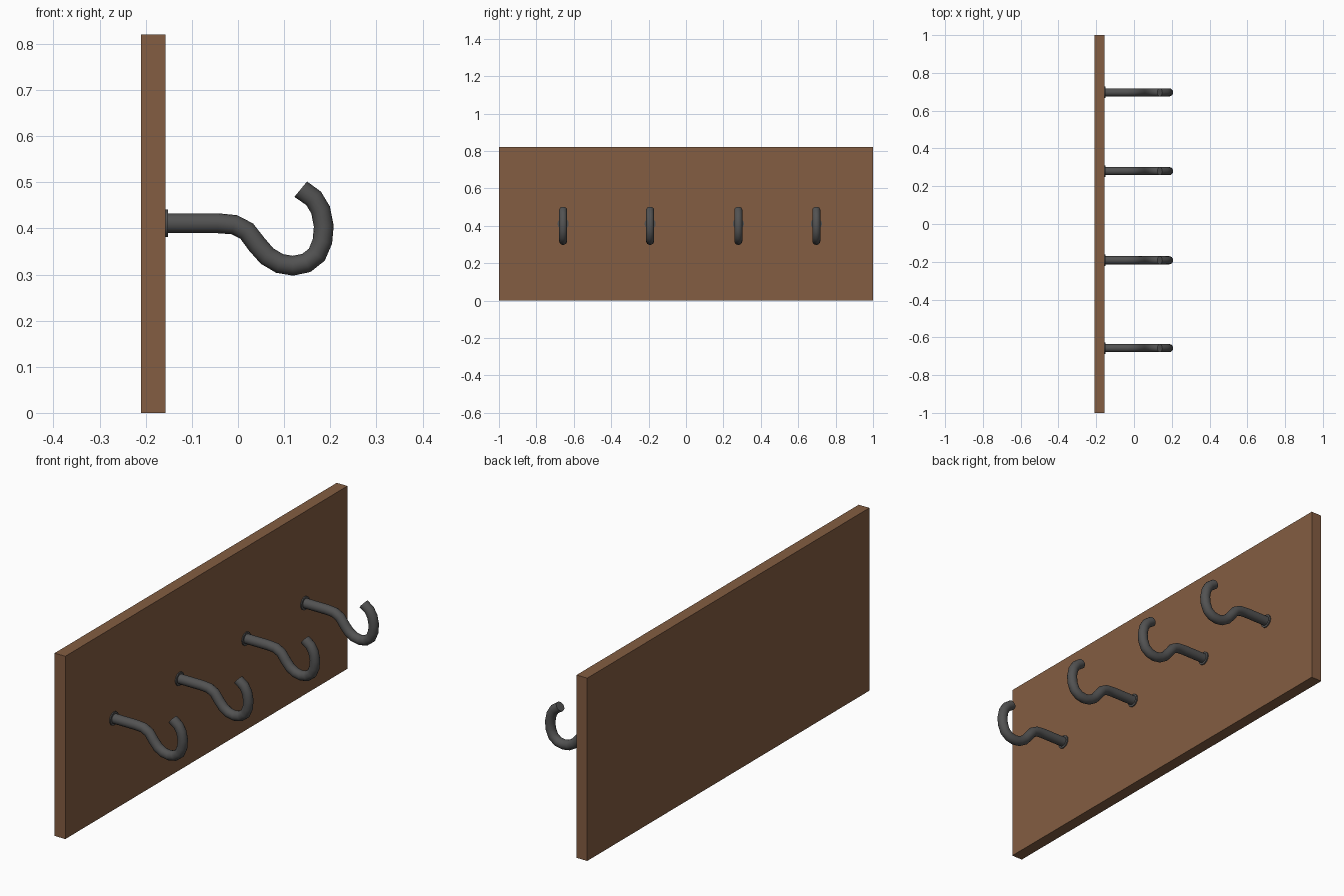
import bpy, bmesh, math
from mathutils import Vector

if "Cube" in bpy.data.objects:
    bpy.data.objects.remove(bpy.data.objects["Cube"])


def material(name, rgb):
    m = bpy.data.materials.new(name)
    m.diffuse_color = (*rgb, 1)
    m.use_nodes = True
    m.node_tree.nodes["Principled BSDF"].inputs["Base Color"].default_value = m.diffuse_color
    return m


wood = material("brown wood", (0.23, 0.11, 0.054))
metal = material("dark metal", (0.085, 0.085, 0.085))


def add_object(name, bm, mat):
    bmesh.ops.recalc_face_normals(bm, faces=bm.faces)
    me = bpy.data.meshes.new(name)
    bm.to_mesh(me)
    bm.free()
    me.materials.append(mat)
    ob = bpy.data.objects.new(name, me)
    bpy.context.collection.objects.link(ob)
    return ob


# Backboard
bm = bmesh.new()
bmesh.ops.create_cube(bm, size=1)
bmesh.ops.scale(bm, vec=(0.053, 2, 0.82), verts=bm.verts)
bmesh.ops.translate(bm, vec=(-0.1835, 0, 0.41), verts=bm.verts)
add_object("backboard", bm, wood)

# Hook centre line (x, z, tube radius), starting with the wall flange
R = 0.0215
PATH = [(-0.158, 0.411, 0.03), (-0.152, 0.411, 0.03), (-0.1515, 0.411, R)] + [
    (x, z, R) for x, z in (
        (-0.043, 0.411), (-0.008, 0.408), (0.019, 0.394), (0.041, 0.365),
        (0.063, 0.340), (0.090, 0.324), (0.119, 0.319), (0.148, 0.325),
        (0.171, 0.343), (0.183, 0.372), (0.186, 0.405), (0.179, 0.440),
        (0.164, 0.465), (0.136, 0.485))]
SIDES = 16


def hook_mesh(y):
    bm = bmesh.new()
    pts = [Vector((x, y, z)) for x, z, _ in PATH]
    rings = []
    for i, p in enumerate(pts):
        a = (p - pts[i - 1]).normalized() if i else Vector((1, 0, 0))
        b = (pts[i + 1] - p).normalized() if i + 1 < len(pts) else Vector((-0.77, 0, 0.64))
        t = (a + b).normalized() if i + 1 < len(pts) else b
        up = Vector((-t.z, 0, t.x))
        r = PATH[i][2]
        rings.append([bm.verts.new(p + r * (math.cos(k * math.tau / SIDES) * up
                      + math.sin(k * math.tau / SIDES) * Vector((0, 1, 0))))
                      for k in range(SIDES)])
    for r0, r1 in zip(rings, rings[1:]):
        for k in range(SIDES):
            n = (k + 1) % SIDES
            bm.faces.new((r0[k], r0[n], r1[n], r1[k]))
    bm.faces.new(rings[0])
    bm.faces.new(rings[-1])
    return bm


# Four hooks along the board
for i, y in enumerate((-0.657, -0.192, 0.28, 0.697)):
    ob = add_object(f"hook_{i + 1}", hook_mesh(y), metal)
    bpy.ops.object.select_all(action='DESELECT')
    ob.select_set(True)
    bpy.context.view_layer.objects.active = ob
    bpy.ops.object.shade_smooth_by_angle(angle=math.radians(40))
